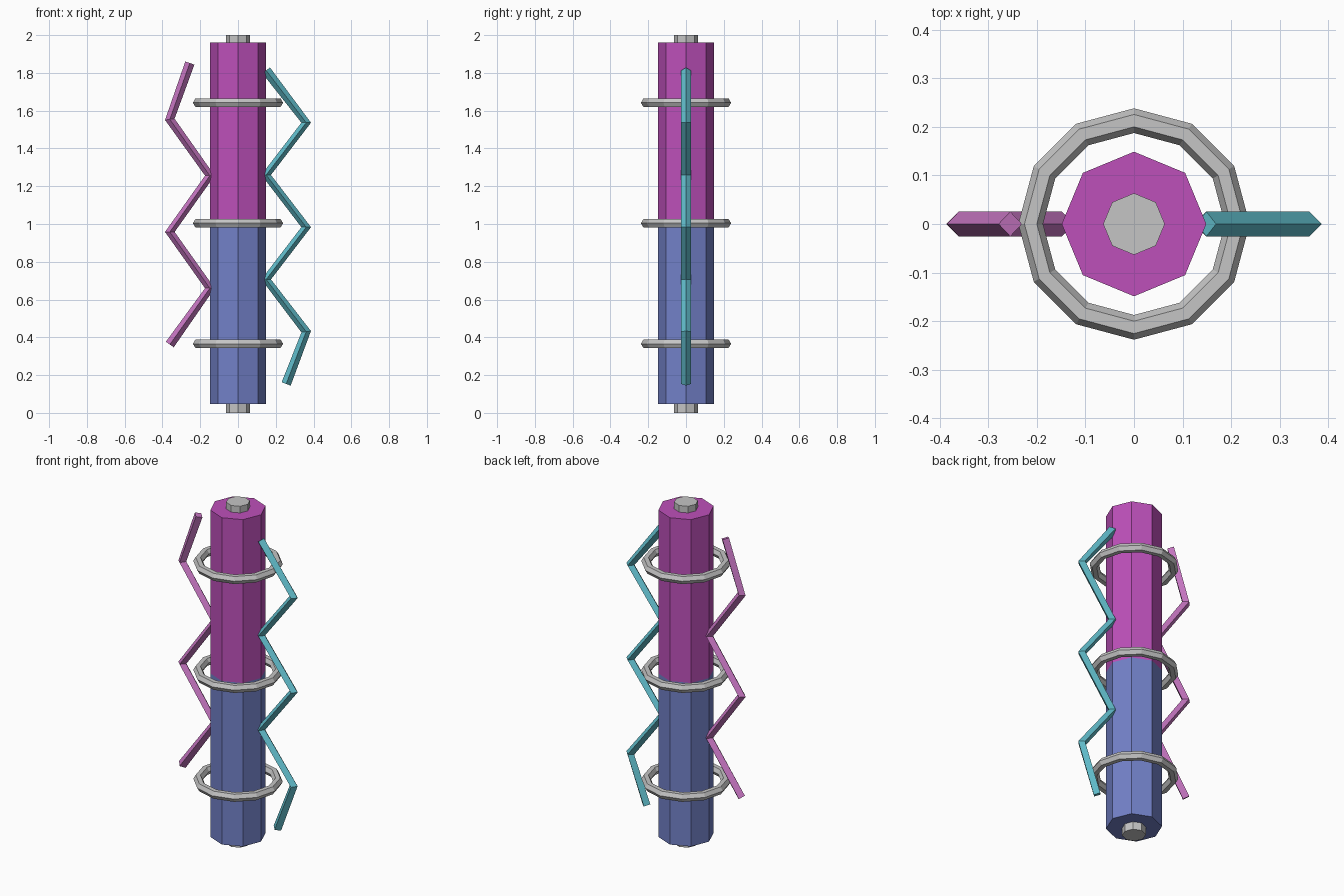
import bpy
import bmesh
from math import cos, sin, tau
from mathutils import Vector

cube = bpy.data.objects.get("Cube")
if cube:
    bpy.data.objects.remove(cube, do_unlink=True)


def material(name, r, g, b):
    mat = bpy.data.materials.new(name)
    mat.use_nodes = True
    mat.diffuse_color = (r, g, b, 1)
    mat.node_tree.nodes["Principled BSDF"].inputs["Base Color"].default_value = (r, g, b, 1)
    return mat


magenta = material("magenta", 0.51, 0.08, 0.49)
blue = material("blue", 0.17, 0.22, 0.58)
pink = material("pink", 0.57, 0.18, 0.54)
teal = material("teal", 0.12, 0.51, 0.60)
grey = material("grey", 0.56, 0.56, 0.56)


def skin(name, mat, sections, closed=False):
    """Join equal cross-sections into a flat-shaded tube with capped ends."""
    bm = bmesh.new()
    loops = [[bm.verts.new(p) for p in section] for section in sections]
    pairs = list(zip(loops, loops[1:]))
    if closed:
        pairs.append((loops[-1], loops[0]))
    else:
        bm.faces.new(loops[0])
        bm.faces.new(loops[-1])
    n = len(loops[0])
    for a, b in pairs:
        for i in range(n):
            j = (i + 1) % n
            bm.faces.new((a[i], a[j], b[j], b[i]))
    bmesh.ops.recalc_face_normals(bm, faces=bm.faces)
    mesh = bpy.data.meshes.new(name)
    bm.to_mesh(mesh)
    bm.free()
    mesh.materials.append(mat)
    obj = bpy.data.objects.new(name, mesh)
    bpy.context.collection.objects.link(obj)
    return obj


def prism(name, mat, radius, bottom, top, sides=8):
    angles = [tau * i / sides for i in range(sides)]
    skin(name, mat, [[(radius * cos(a), radius * sin(a), z) for a in angles]
                     for z in (bottom, top)])


def ring(name, z, major=0.213, minor=0.0255, steps=12, sides=6):
    sections = []
    for i in range(steps):
        a = tau * i / steps
        section = []
        for k in range(sides):
            t = tau * k / sides
            r = major + minor * cos(t)
            section.append((r * cos(a), r * sin(a), z + minor * sin(t)))
        sections.append(section)
    skin(name, grey, sections, closed=True)


def zigzag(name, mat, path, radius=0.0255):
    """Diamond rod following a path in the xz plane."""
    points = [Vector((x, 0, z)) for x, z in path]
    dirs = [(b - a).normalized() for a, b in zip(points, points[1:])]
    across = Vector((0, radius, 0))
    sections = []
    for i, p in enumerate(points):
        tangent = (dirs[max(i - 1, 0)] + dirs[min(i, len(dirs) - 1)]).normalized()
        side = Vector((tangent.z, 0, -tangent.x)) * radius
        sections.append([p + side, p + across, p - side, p - across])
    skin(name, mat, sections)


# Octagonal two-tone core with a small stub at each end
MIDDLE = 1.004
BODY_BOTTOM, BODY_TOP = 0.046, 1.961
prism("lower_core", blue, 0.149, BODY_BOTTOM, MIDDLE)
prism("upper_core", magenta, 0.149, MIDDLE, BODY_TOP)
prism("bottom_stub", grey, 0.0635, 0, BODY_BOTTOM + 0.01)
prism("top_stub", grey, 0.0635, BODY_TOP - 0.01, 2)

# Three hoops around the core
for label, offset in (("lower", -0.638), ("middle", 0), ("upper", 0.638)):
    ring(label + "_hoop", MIDDLE + offset)

# Bent rods on either side, each with one free end turned inward
INNER, OUTER, END = 0.149, 0.361, 0.255
right_x = [END, OUTER, INNER, OUTER, INNER, OUTER]
left_x = [INNER, OUTER, INNER, OUTER, INNER, OUTER, END]
zigzag("right_rod", pink, [(-x, 1.852 - 0.298 * i) for i, x in enumerate(right_x)])
zigzag("left_rod", teal, [(x, 1.813 - 0.2766 * i) for i, x in enumerate(left_x)])
